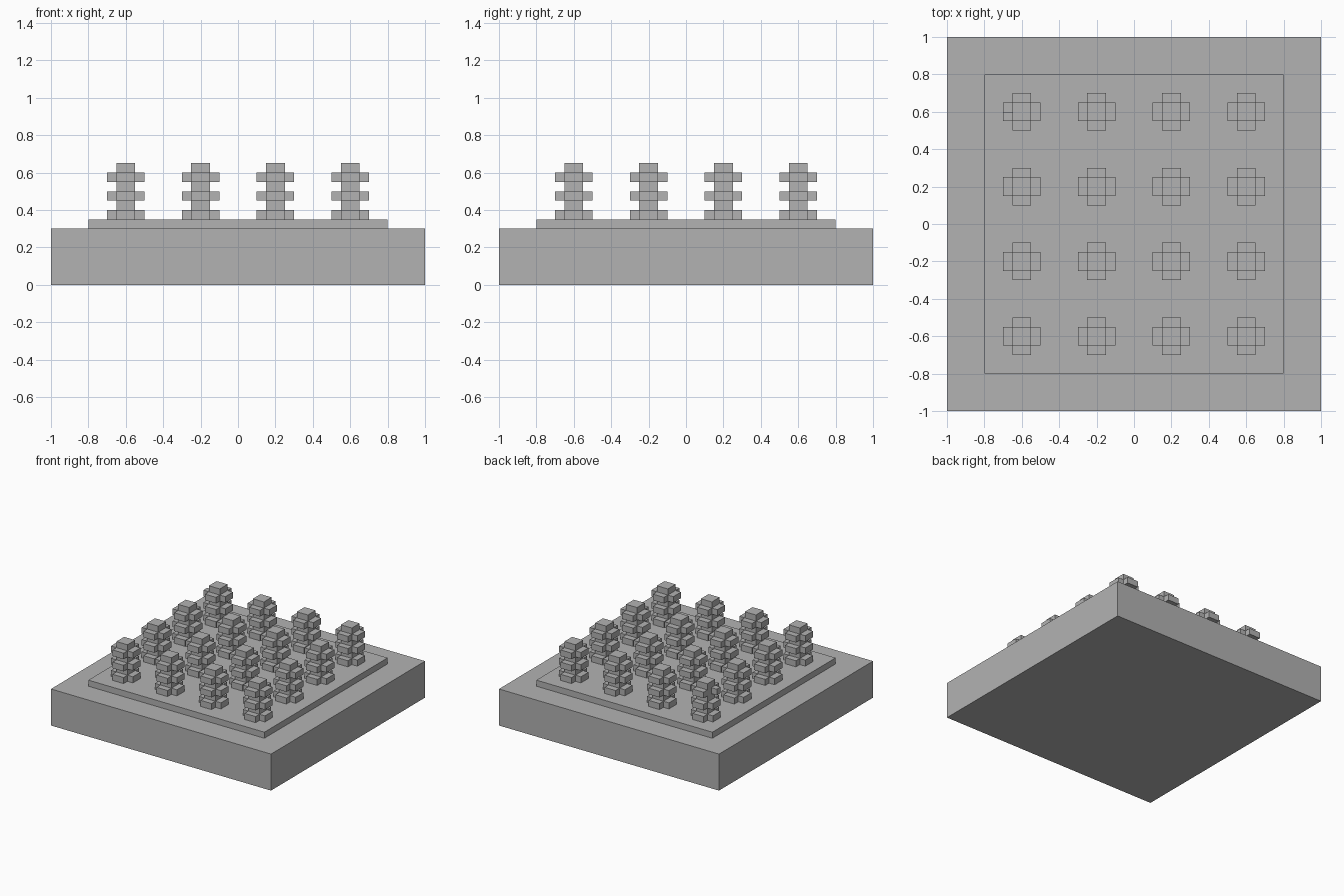
import bpy
import bmesh
from mathutils import Matrix, Vector

cube = bpy.data.objects.get("Cube")
if cube:
    bpy.data.objects.remove(cube, do_unlink=True)

# One plain grey for every part
grey = bpy.data.materials.new("plain grey")
grey.use_nodes = True
colour = (0.448, 0.448, 0.448, 1)
grey.diffuse_color = colour
grey.node_tree.nodes["Principled BSDF"].inputs["Base Color"].default_value = colour


def add_box(bm, centre, size):
    matrix = Matrix.Translation(centre) @ Matrix.Diagonal((*size, 1))
    bmesh.ops.create_cube(bm, size=1, matrix=matrix)


def make_object(name, bm, location=(0, 0, 0)):
    mesh = bpy.data.meshes.new(name)
    bm.to_mesh(mesh)
    bm.free()
    mesh.materials.append(grey)
    obj = bpy.data.objects.new(name, mesh)
    obj.location = location
    bpy.context.collection.objects.link(obj)
    return obj


def slab(name, width, bottom, height):
    bm = bmesh.new()
    add_box(bm, (0, 0, bottom + height / 2), (width, width, height))
    make_object(name, bm)


BASE, PLATE = 0.3, 0.05
STEP = 0.05          # ring height and arm reach
CORE = 0.1           # width of the square core
RINGS = 3


def make_post(name, x, y, notched=False):
    """Square core with three cross-shaped rings of stubby arms."""
    bm = bmesh.new()
    height = 2 * RINGS * STEP
    add_box(bm, (0, 0, height / 2), (CORE, CORE, height))
    for ring in range(RINGS):
        z = (2 * ring + 0.5) * STEP
        for dx, dy in ((1, 0), (-1, 0), (0, 1), (0, -1)):
            centre = Vector((dx, dy, 0)) * (CORE + STEP) / 2
            size = [STEP if dx else CORE, STEP if dy else CORE, STEP]
            # The top right-hand arm of the notched post is half as wide
            if notched and ring == RINGS - 1 and dx < 0:
                size[1] /= 2
                centre.y -= CORE / 4
            add_box(bm, centre + Vector((0, 0, z)), size)
    make_object(name, bm, (x, y, BASE + PLATE))


# Base and raised plate
slab("base_block", 2, 0, BASE)
slab("raised_plate", 1.6, BASE, PLATE)

# Four by four grid of posts
for row in range(4):
    for column in range(4):
        make_post(f"post_row_{row + 1}_column_{column + 1}",
                  -0.6 + 0.4 * column, -0.6 + 0.4 * row,
                  notched=(row == 3 and column == 0))
